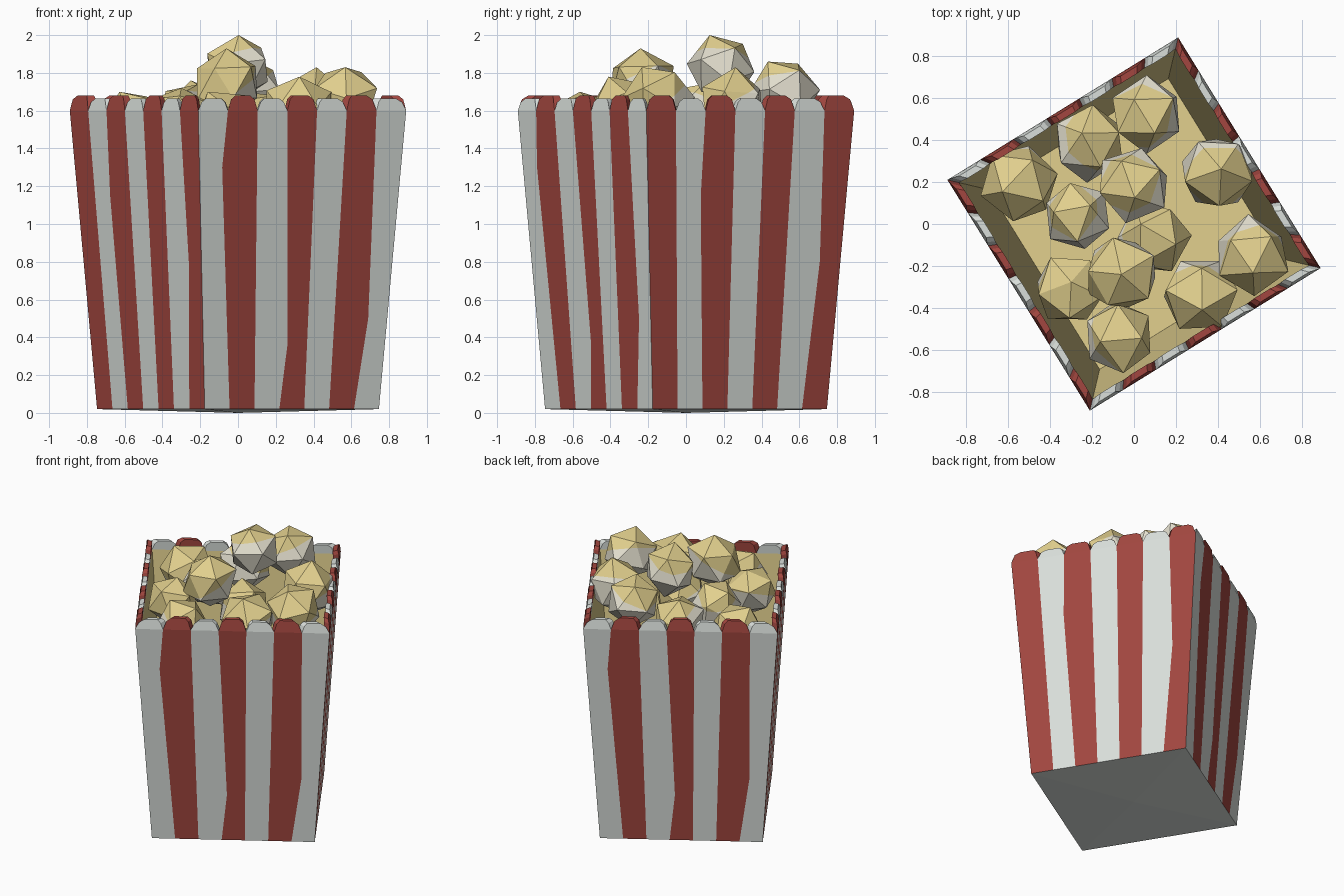
import bpy, bmesh, math, random
from mathutils import Vector, Matrix, Euler

if "Cube" in bpy.data.objects:
    bpy.data.objects.remove(bpy.data.objects["Cube"])

random.seed(7)


def material(name, rgb):
    m = bpy.data.materials.new(name)
    m.diffuse_color = (*rgb, 1)
    m.use_nodes = True
    m.node_tree.nodes["Principled BSDF"].inputs["Base Color"].default_value = m.diffuse_color
    return m


WHITE = material("carton_white", (0.70, 0.74, 0.71))
RED = material("carton_red", (0.36, 0.062, 0.05))
BUTTER = material("butter_yellow", (0.76, 0.63, 0.27))
CREAM = material("popcorn_cream", (0.77, 0.74, 0.62))


def add_object(name, bm, mats):
    me = bpy.data.meshes.new(name)
    bm.to_mesh(me)
    bm.free()
    for m in mats:
        me.materials.append(m)
    ob = bpy.data.objects.new(name, me)
    bpy.context.collection.objects.link(ob)
    return ob


# ---- striped carton: four tapering walls of seven stripes, each ending in a tooth
N, Z0, Z1, FLOOR, WALL = 7, 0.02, 1.6, 0.05, 0.04
TURN = math.radians(31.7)
# slight kinks in some stripe borders: border -> (height, sideways shift)
BENDS = [{1: (1.3, -0.06), 3: (0.36, 0.07), 6: (0.5, 0.08)},
         {2: (1.15, -0.04), 6: (0.8, 0.07)}]


def half(z):
    return 0.542 + (0.647 - 0.542) * (z - Z0) / (Z1 - Z0)


bm = bmesh.new()
for side in range(4):
    rot = Matrix.Rotation(TURN + side * math.pi / 2, 3, 'Z')

    def P(u, h, z):
        return bm.verts.new(rot @ Vector((u * h, -h, z)))

    def face(mat, *pts):
        bm.faces.new([P(*p) for p in pts]).material_index = mat

    bends = BENDS[side % 2]

    def border(i):
        u = -1 + 2 * i / N
        z, du = bends.get(i, (0.8, 0))
        return u, (u + du, half(z), z)

    hb, ht = half(Z0), half(Z1)
    fb, ft = half(FLOOR) - WALL, ht - WALL
    for i in range(N):
        col = (i + side) % 2
        (a, amid), (b, bmid) = border(i), border(i + 1)
        # outer stripe, underside wedge
        face(col, (a, hb, Z0), (b, hb, Z0), bmid, (b, ht, Z1), (a, ht, Z1), amid)
        face(0, (b, hb, Z0), (a, hb, Z0), (0, 0, 0))
        # inner wall and floor wedge
        face(2, (b, fb, FLOOR), (a, fb, FLOOR), (a, ft, Z1), (b, ft, Z1))
        face(2, (a, fb, FLOOR), (b, fb, FLOOR), (0, 0, FLOOR))
        # tooth: leans in slightly, clipped corners
        top = 1.68 if col else 1.665
        prof = [(a, 0, Z1), (b, 0, Z1), (b - 0.03, 0.004, top - 0.02),
                (b - 0.07, 0.013, top), (a + 0.07, 0.013, top), (a + 0.03, 0.004, top - 0.02)]
        out = [(u, ht - d, z) for u, d, z in prof]
        inn = [(u, ft - d * 0.3, z) for u, d, z in prof]
        face(col, *out)
        face(col, *reversed(inn))
        for j in range(1, 6):
            k = (j + 1) % 6
            face(col, out[k], out[j], inn[j], inn[k])
bmesh.ops.remove_doubles(bm, verts=bm.verts, dist=0.0005)
bmesh.ops.recalc_face_normals(bm, faces=bm.faces)
add_object("striped_carton", bm, [WHITE, RED, BUTTER])

# ---- popcorn: faceted kernels, (x, y, top height, radius)
KERNELS = [
    (0.00, 0.19, 2.00, 0.19), (-0.06, -0.24, 1.93, 0.19), (0.06, 0.52, 1.86, 0.18),
    (0.40, 0.25, 1.83, 0.19), (0.56, -0.15, 1.83, 0.19), (0.32, -0.33, 1.78, 0.19),
    (-0.31, -0.31, 1.72, 0.17), (-0.27, 0.04, 1.74, 0.18), (-0.21, 0.39, 1.76, 0.19),
    (-0.54, 0.19, 1.70, 0.19), (-0.07, -0.54, 1.70, 0.18), (0.09, -0.06, 1.70, 0.18),
]
for n, (x, y, top, r) in enumerate(KERNELS):
    bm = bmesh.new()
    bmesh.ops.create_icosphere(bm, subdivisions=1, radius=r)
    for v in bm.verts:
        v.co *= random.uniform(0.92, 1.08)
    spin = Euler([random.uniform(0, 6.28) for _ in range(3)]).to_matrix()
    bmesh.ops.transform(bm, matrix=spin.to_4x4(), verts=bm.verts)
    lift = top - max(v.co.z for v in bm.verts)
    # cream underside, cut along a tilted plane
    up = Vector((random.uniform(-.5, .5), random.uniform(-.5, .5), 1)).normalized()
    level = r * random.uniform(-0.15, 0.4)
    bmesh.ops.bisect_plane(bm, geom=bm.verts[:] + bm.edges[:] + bm.faces[:],
                           plane_co=up * level, plane_no=up)
    for f in bm.faces:
        f.material_index = int(f.calc_center_median().dot(up) < level)
    bmesh.ops.translate(bm, vec=(x, y, lift), verts=bm.verts)
    add_object("popcorn_kernel_%02d" % (n + 1), bm, [BUTTER, CREAM])
